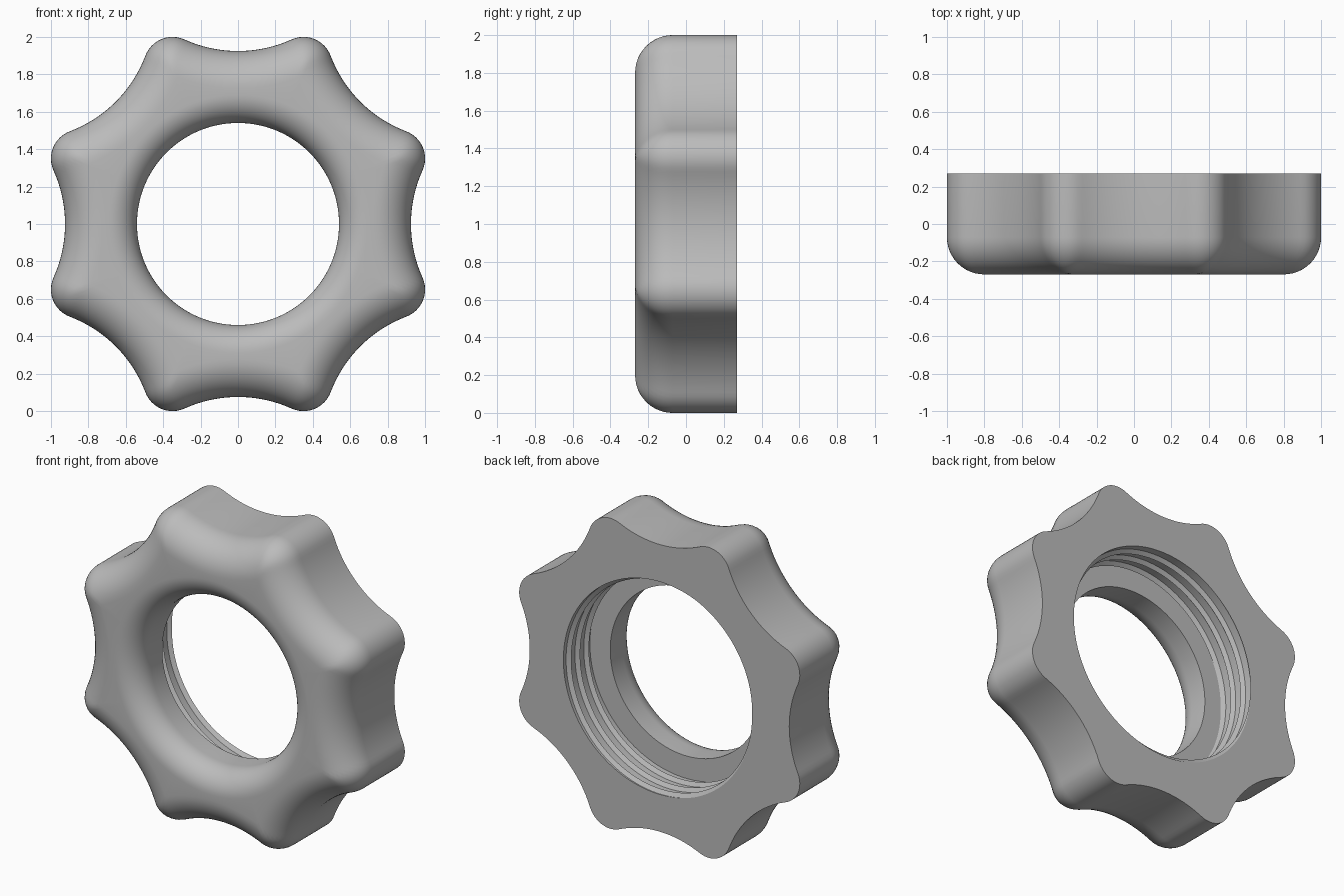
import bpy, bmesh
from math import sin, cos, pi, sqrt, atan2, radians

cube = bpy.data.objects.get("Cube")
if cube:
    bpy.data.objects.remove(cube, do_unlink=True)

LOBES = 8
HALF = pi / LOBES
COLUMNS = LOBES * 40
BACK, FRONT, LEDGE = 0.27, -0.27, 0.0
FILLET, LIP = 0.2, 0.15            # outer and inner front rounding
TIP_R, TIP_C = 0.155, 0.915        # rounded lobe tips
SCOOP_C, SCOOP_R = 1.62, 0.695     # scoops between the lobes
BORE, ROOT, CREST = 0.54, 0.685, 0.66
TURNS = 3
PITCH = (BACK - LEDGE) / TURNS
ARC = 12


def outline(angle, inset):
    """Radius of the lobed outline, moved inwards by inset."""
    a = abs((angle + HALF) % (2 * HALF) - HALF)      # angle from the scoop axis
    tip = TIP_R - inset
    lx, ly = TIP_C * cos(HALF), TIP_C * sin(HALF)
    if tip > 0:
        reach = sqrt((SCOOP_C - lx) ** 2 + ly ** 2)
        tangent = atan2(ly - tip * ly / reach, lx + tip * (SCOOP_C - lx) / reach)
        if a > tangent:
            b = HALF - a
            return TIP_C * cos(b) + sqrt(max(0, tip ** 2 - (TIP_C * sin(b)) ** 2))
    return SCOOP_C * cos(a) - sqrt((SCOOP_R + inset) ** 2 - (SCOOP_C * sin(a)) ** 2)


def thread_radius(phase):
    """Flat root with one pointed ridge per turn."""
    ridge = max(0, 1 - abs(phase % 1 - 0.81) / 0.19)
    return ROOT - (ROOT - CREST) * ridge


def section(angle, advance):
    """Closed (radius, y) section at one angle."""
    pts = [(outline(angle, 0), BACK)]
    for i in range(ARC + 1):                         # outer rounding
        t = pi / 2 * i / ARC
        pts.append((outline(angle, FILLET * (1 - cos(t))),
                    FRONT + FILLET * (1 - sin(t))))
    for i in range(ARC + 1):                         # rounded lip of the bore
        t = pi / 2 * i / ARC
        pts.append((BORE + LIP * (1 - sin(t)), FRONT + LIP * (1 - cos(t))))
    pts.append((BORE, LEDGE))
    for turn in range(TURNS, -2, -1):                # helical thread
        for phase in (0.81, 0.62, 0):
            depth = min(TURNS, max(0, turn + phase + advance))
            pts.append((thread_radius(depth - advance), BACK - depth * PITCH))
    return pts


# Sweep the section round the axis and weld the seam
bm = bmesh.new()
start = radians(112.5)
grid = []
for c in range(COLUMNS + 1):
    s = c / COLUMNS
    angle = start + 2 * pi * s
    grid.append([bm.verts.new((r * cos(angle), y, 1 + r * sin(angle)))
                 for r, y in section(angle, s)])
for a, b in zip(grid, grid[1:]):
    for i in range(len(a)):
        j = (i + 1) % len(a)
        bm.faces.new((a[i], a[j], b[j], b[i]))
bmesh.ops.remove_doubles(bm, verts=bm.verts, dist=0.00002)
bmesh.ops.recalc_face_normals(bm, faces=bm.faces)

mesh = bpy.data.meshes.new("lobed_ring_nut")
bm.to_mesh(mesh)
bm.free()
nut = bpy.data.objects.new("lobed_ring_nut", mesh)
bpy.context.collection.objects.link(nut)

# Plain grey material
grey = bpy.data.materials.new("plain grey")
grey.use_nodes = True
colour = (0.5, 0.5, 0.5, 1)
grey.diffuse_color = colour
grey.node_tree.nodes["Principled BSDF"].inputs["Base Color"].default_value = colour
mesh.materials.append(grey)

bpy.context.view_layer.objects.active = nut
nut.select_set(True)
bpy.ops.object.shade_smooth_by_angle(angle=radians(30))
